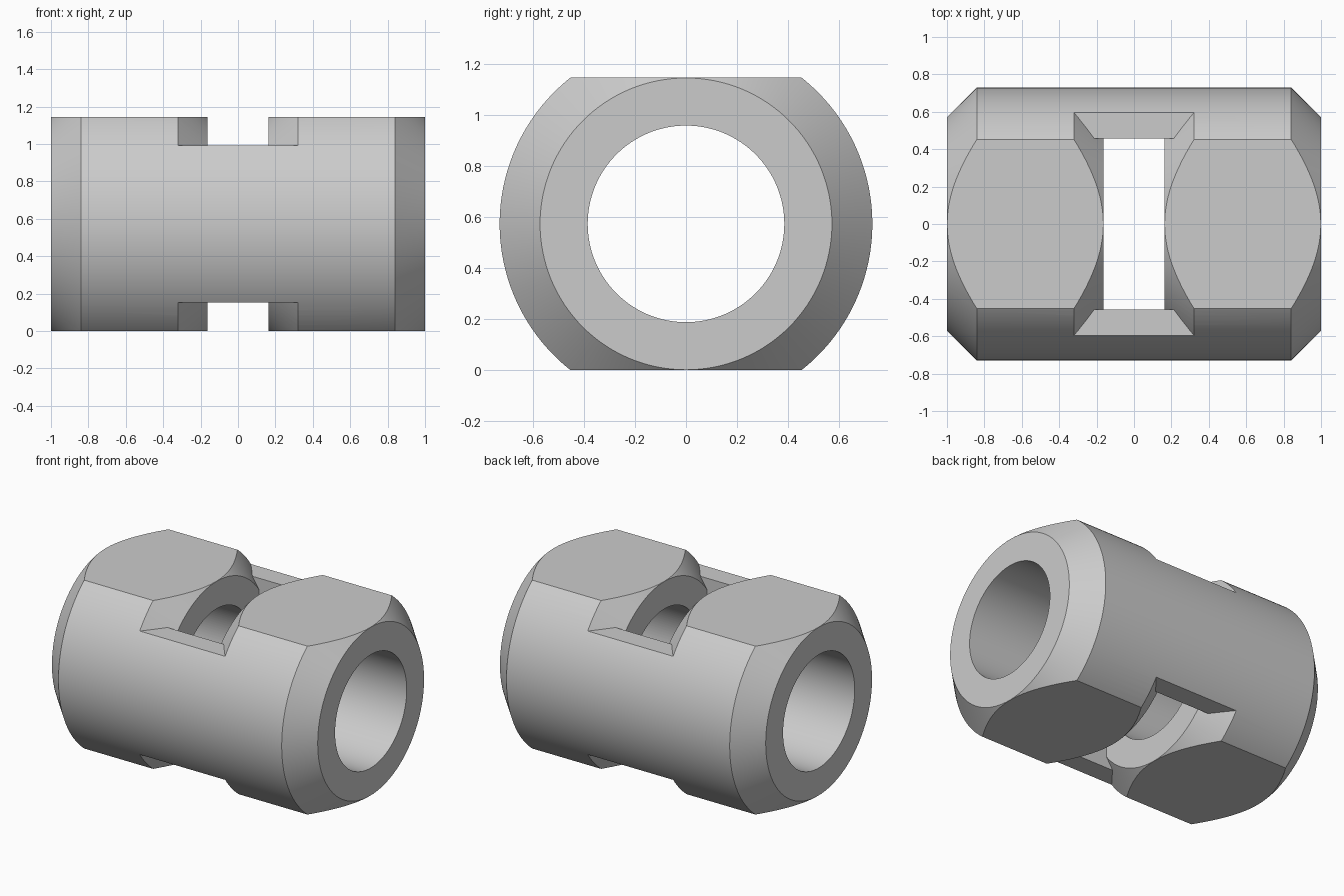
import bpy, bmesh, math

if "Cube" in bpy.data.objects:
    bpy.data.objects.remove(bpy.data.objects["Cube"])

CZ = 0.5725      # axis height = half distance between flats
SEG = 128

metal = bpy.data.materials.new("light grey metal")
metal.diffuse_color = (0.6, 0.6, 0.6, 1)
metal.use_nodes = True
metal.node_tree.nodes["Principled BSDF"].inputs["Base Color"].default_value = metal.diffuse_color


def add_object(name, bm):
    bmesh.ops.recalc_face_normals(bm, faces=bm.faces)
    mesh = bpy.data.meshes.new(name)
    bm.to_mesh(mesh)
    bm.free()
    obj = bpy.data.objects.new(name, mesh)
    bpy.context.collection.objects.link(obj)
    return obj


def lathe(name, profile):
    """Closed solid turned about the x axis from (x, radius) points."""
    bm = bmesh.new()
    rings = []
    for x, r in profile:
        rings.append([bm.verts.new((x, r * math.sin(2 * math.pi * i / SEG),
                                    CZ + r * math.cos(2 * math.pi * i / SEG)))
                      for i in range(SEG)])
    for a, b in zip(rings, rings[1:]):
        for i in range(SEG):
            j = (i + 1) % SEG
            bm.faces.new((a[i], a[j], b[j], b[i]))
    bm.faces.new(rings[0])
    bm.faces.new(rings[-1])
    return add_object(name, bm)


def box(name, center, size):
    bm = bmesh.new()
    bmesh.ops.create_cube(bm, size=1)
    for v in bm.verts:
        v.co = [c + s * k for c, s, k in zip(center, size, v.co)]
    return add_object(name, bm)


def boolean(target, tool, operation):
    mod = target.modifiers.new("cut", 'BOOLEAN')
    mod.object = tool
    mod.operation = operation
    mod.solver = 'EXACT'
    bpy.context.view_layer.objects.active = target
    bpy.ops.object.modifier_apply(modifier=mod.name)
    bpy.data.objects.remove(tool, do_unlink=True)


# turned body with chamfered ends, trimmed to two flats
body = lathe("turnbuckle_body", [(-1, 0.5715), (-0.84, 0.73), (0.84, 0.73), (1, 0.5715)])
boolean(body, box("flat_trim", (0, 0, CZ), (3, 3, 2 * CZ)), 'INTERSECT')

# middle gap with chamfered mouth, leaving a bridge on each side
gap = lathe("gap_cutter", [(-0.403, 0.81), (-0.163, 0.5715), (-0.1629, 0.01),
                           (0.1629, 0.01), (0.163, 0.5715), (0.403, 0.81)][2:4])
bpy.data.objects.remove(gap, do_unlink=True)
bm = bmesh.new()
half = [(0.163, 0.0), (0.163, 0.5715), (0.403, 0.8115)]
outline = [(-x, r) for x, r in half] + [(x, r) for x, r in reversed(half)]
verts = [bm.verts.new((x, 0, CZ + r)) for x, r in outline]
face = bm.faces.new(verts)
bmesh.ops.spin(bm, geom=[face] + list(face.edges) + verts, cent=(0, 0, CZ),
               axis=(1, 0, 0), angle=2 * math.pi, steps=SEG, use_merge=False)
bmesh.ops.remove_doubles(bm, verts=bm.verts, dist=1e-5)
# drop the spin's start section left inside the solid
inner = [f for f in bm.faces if len(f.verts) == 6]
bmesh.ops.delete(bm, geom=inner, context='FACES_ONLY')
axis_edges = [e for e in bm.edges if not e.link_faces]
bmesh.ops.delete(bm, geom=axis_edges, context='EDGES')
gap = add_object("gap_cutter", bm)
for side in (-1, 1):
    boolean(gap, box("bridge_keep", (0, side * 0.9565, CZ), (2, 1, 0.84)), 'DIFFERENCE')
boolean(body, gap, 'DIFFERENCE')

# bore along the axis
boolean(body, lathe("bore_cutter", [(-1.2, 0.385), (1.2, 0.385)]), 'DIFFERENCE')

body.data.materials.clear()
body.data.materials.append(metal)
for p in body.data.polygons:
    p.material_index = 0
bpy.ops.object.select_all(action='DESELECT')
body.select_set(True)
bpy.context.view_layer.objects.active = body
bpy.ops.object.shade_smooth_by_angle(angle=math.radians(20))
